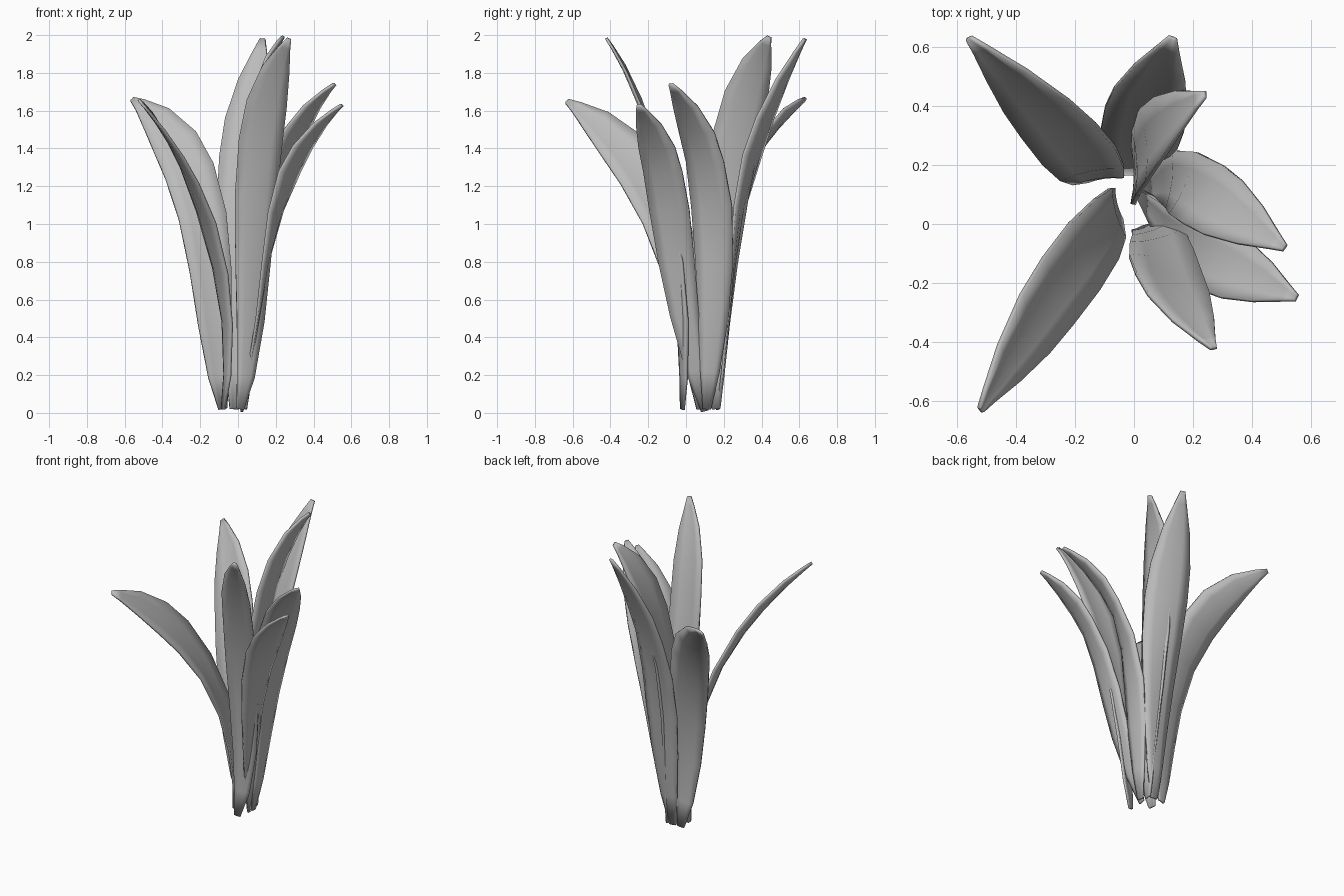
import bpy, bmesh, math
from mathutils import Vector

cube = bpy.data.objects.get("Cube")
if cube:
    bpy.data.objects.remove(cube, do_unlink=True)

# Single leaf colour
grey = bpy.data.materials.new("plain_grey")
grey.use_nodes = True
colour = (0.5, 0.5, 0.5, 1)
grey.diffuse_color = colour
grey.node_tree.nodes["Principled BSDF"].inputs["Base Color"].default_value = colour

# Length stations along a leaf and the share of full width at each
STATIONS = [0, .1, .25, .4, .56, .7, .8, .9, .97, 1]
WIDTHS = [.17, .42, .66, .83, .96, 1, .93, .64, .27, .1]
KNOTS = [0, .4, .72, 1]


def spine(points, t):
    """Smooth curve through base, middle, bend and tip."""
    total = Vector()
    for i, p in enumerate(points):
        weight = 1
        for j, k in enumerate(KNOTS):
            if j != i:
                weight *= (t - k) / (KNOTS[i] - k)
        total += weight * Vector(p)
    return total


def make_leaf(name, points, low_angle, high_across, width):
    a = math.radians(low_angle)
    low_across = Vector((math.cos(a), math.sin(a), 0))
    lean = Vector(points[3]) - Vector(points[0])
    lean.z = 0
    bm = bmesh.new()
    rows = []
    for t, share in zip(STATIONS, WIDTHS):
        centre = spine(points, t)
        tangent = (spine(points, t + .01) - spine(points, t - .01)).normalized()
        # Blade direction, twisting upwards and square to the spine
        twist = min(max((t - .3) / .4, 0), 1)
        across = low_across.lerp(Vector(high_across).normalized(), twist)
        across = (across - tangent * across.dot(tangent)).normalized()
        outward = tangent.cross(across)
        if outward.dot(lean) < 0:
            outward.negate()
        half = width * share / 2
        row = []
        for s in (-1, -.5, 0, .5, 1):
            cup = outward * (half * .12 * (.5 - s * s))
            row.append(bm.verts.new(centre + across * half * s + cup))
        rows.append(row)
    for low, high in zip(rows, rows[1:]):
        for i in range(len(low) - 1):
            bm.faces.new((low[i], low[i + 1], high[i + 1], high[i]))
    bmesh.ops.recalc_face_normals(bm, faces=bm.faces)
    mesh = bpy.data.meshes.new(name)
    bm.to_mesh(mesh)
    bm.free()
    mesh.materials.append(grey)
    leaf = bpy.data.objects.new(name, mesh)
    bpy.context.collection.objects.link(leaf)
    # Thin blade with softly rounded shading
    solid = leaf.modifiers.new("thickness", "SOLIDIFY")
    solid.thickness = .014
    solid.offset = 0
    bpy.ops.object.select_all(action="DESELECT")
    leaf.select_set(True)
    bpy.context.view_layer.objects.active = leaf
    bpy.ops.object.shade_smooth_by_angle(angle=math.radians(50))


# Spine points (base, middle, bend, tip), low angle, upper blade direction, width
make_leaf("back_right_leaf",
          [(-.08, .17, .02), (-.145, .18, .75), (-.27, .34, 1.31), (-.56, .63, 1.66)],
          8, (.58, .34, .72), .27)
make_leaf("back_leaf",
          [(-.02, .17, .02), (.01, .25, .8), (.04, .37, 1.4), (.13, .63, 1.98)],
          2, (.93, -.33, 0), .28)
make_leaf("inner_back_leaf",
          [(.02, .16, .02), (0, .17, .8), (.05, .28, 1.52), (.24, .44, 1.99)],
          88, (-.1, .6, -.4), .25)
make_leaf("left_leaf",
          [(.04, .11, .02), (.13, .15, .8), (.25, .09, 1.36), (.51, -.08, 1.74)],
          93, (.58, .81, 0), .24)
make_leaf("front_left_leaf",
          [(.02, .1, .01), (.15, -.05, .8), (.29, -.13, 1.3), (.55, -.25, 1.63)],
          90, (.47, .88, 0), .23)
make_leaf("front_leaf",
          [(.01, -.02, .02), (.08, -.05, .8), (.125, -.19, 1.48), (.27, -.42, 1.98)],
          20, (1, -.07, 0), .23)
make_leaf("front_right_leaf",
          [(-.08, .08, .02), (-.1, -.02, .75), (-.28, -.25, 1.29), (-.52, -.63, 1.65)],
          105, (-.48, .59, .67), .27)
